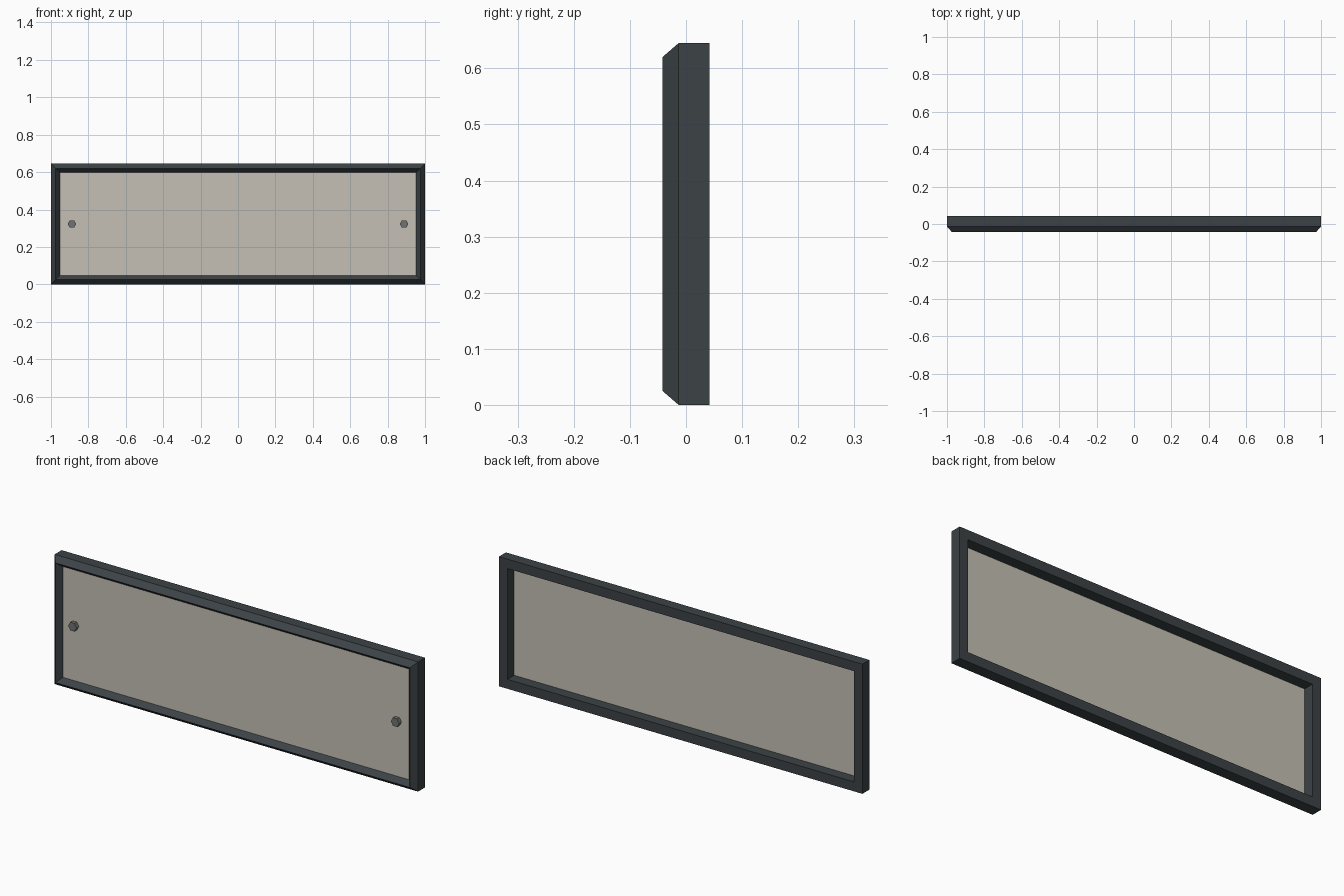
import bpy, bmesh, math
from mathutils import Matrix

if "Cube" in bpy.data.objects:
    bpy.data.objects.remove(bpy.data.objects["Cube"])

H = 0.645


def mat(name, col):
    m = bpy.data.materials.new(name)
    m.diffuse_color = (*col, 1)
    m.use_nodes = True
    m.node_tree.nodes["Principled BSDF"].inputs["Base Color"].default_value = m.diffuse_color
    return m


def make(name, bm, m):
    bmesh.ops.recalc_face_normals(bm, faces=bm.faces)
    me = bpy.data.meshes.new(name)
    bm.to_mesh(me)
    bm.free()
    me.materials.append(m)
    ob = bpy.data.objects.new(name, me)
    bpy.context.collection.objects.link(ob)
    return ob


dark = mat("dark_frame", (0.045, 0.055, 0.06))
beige = mat("panel_beige", (0.56, 0.53, 0.46))
steel = mat("bolt_grey", (0.16, 0.17, 0.17))

# Mitred frame: profile of (inset, y) swept round the rectangle
profile = [(0, 0.042), (0, -0.013), (0.025, -0.042),
           (0.047, -0.015), (0.047, 0.042)]
bm = bmesh.new()
rings = []
for sx, sz in ((-1, -1), (1, -1), (1, 1), (-1, 1)):
    rings.append([bm.verts.new((sx * (1 - i), y, H / 2 + sz * (H / 2 - i)))
                  for i, y in profile])
n = len(profile)
for k in range(4):
    a, b = rings[k], rings[(k + 1) % 4]
    for j in range(n):
        bm.faces.new((a[j], a[(j + 1) % n], b[(j + 1) % n], b[j]))
make("frame", bm, dark)

# Backing panel
bm = bmesh.new()
bmesh.ops.create_cube(bm, size=1, matrix=Matrix.Translation((0, -0.013, H / 2))
                      @ Matrix.Diagonal((1.908, 0.004, H - 0.092, 1)))
make("panel", bm, beige)

# Hexagonal bolts
for side, x in (("left", -0.888), ("right", 0.888)):
    bm = bmesh.new()
    bmesh.ops.create_cone(bm, cap_ends=True, segments=6, radius1=0.023,
                          radius2=0.023, depth=0.02,
                          matrix=Matrix.Translation((x, -0.024, H / 2))
                          @ Matrix.Rotation(math.pi / 2, 4, 'X')
                          @ Matrix.Rotation(math.pi / 6, 4, 'Z'))
    make("bolt_" + side, bm, steel)
